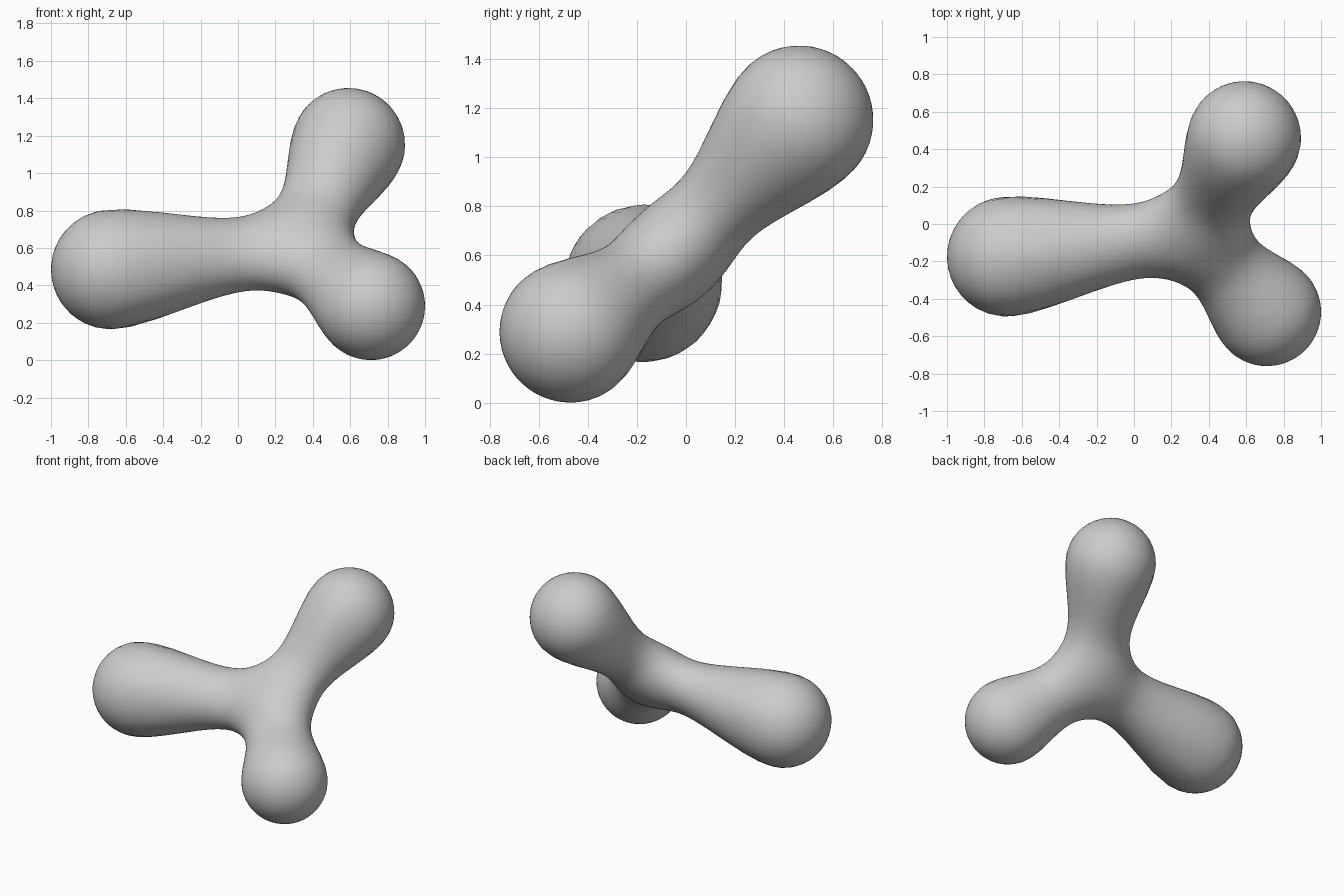
import bpy, bmesh, math
from mathutils import Vector

cube = bpy.data.objects.get("Cube")
if cube:
    bpy.data.objects.remove(cube, do_unlink=True)

# Junction, and the centre and radius of each rounded lobe
JUNCTION = Vector((0.33, -0.055, 0.605))
LOBES = [
    (Vector((-0.68, -0.175, 0.485)), 0.32),   # right lobe
    (Vector((0.59, 0.46, 1.152)), 0.303),     # upper back lobe
    (Vector((0.71, -0.47, 0.29)), 0.29),      # lower front lobe
]
NECK = 0.19      # arm radius at the junction
BLEND = 0.075    # softness of the webbing between the arms
FLATTEN = 0.42   # how much the webbing is thinned across the arms' plane
SPREAD = 0.36    # reach of that thinning

a, b, c = (centre for centre, _ in LOBES)
NORMAL = (b - a).cross(c - a).normalized()


def arm_distance(p, centre, radius):
    """Signed distance to an arm that swells from the neck to its lobe."""
    axis = centre - JUNCTION
    t = max(0.0, min(1.0, (p - JUNCTION).dot(axis) / axis.length_squared))
    s = t ** 1.5
    swell = s * s * (3 - 2 * s)
    return (p - JUNCTION - axis * t).length - (NECK + (radius - NECK) * swell)


def field(p):
    """Soft union of the three arms, thinned around the junction."""
    offset = p - JUNCTION
    thin = FLATTEN * math.exp(-offset.length_squared / SPREAD ** 2)
    q = p + NORMAL * (offset.dot(NORMAL) * thin)
    return -BLEND * math.log(sum(math.exp(-arm_distance(q, centre, radius) / BLEND)
                                 for centre, radius in LOBES))


def surface_point(direction):
    """Bisect along a ray from the junction to the soft surface."""
    near, far = 0.0, 1.8
    for _ in range(18):
        mid = (near + far) / 2
        if field(JUNCTION + direction * mid) < 0:
            near = mid
        else:
            far = mid
    return JUNCTION + direction * near


# Body: a sphere pushed out onto the three blended arms
mesh = bpy.data.meshes.new("three_lobed_body")
body = bpy.data.objects.new("three_lobed_body", mesh)
bpy.context.collection.objects.link(body)
bm = bmesh.new()
bmesh.ops.create_icosphere(bm, subdivisions=6, radius=1.0)
for v in bm.verts:
    v.co = surface_point(v.co.normalized())
for f in bm.faces:
    f.smooth = True
bm.to_mesh(mesh)
bm.free()

# Plain grey
grey = bpy.data.materials.new("plain_grey")
grey.use_nodes = True
colour = (0.6, 0.6, 0.6, 1.0)
grey.diffuse_color = colour
grey.node_tree.nodes["Principled BSDF"].inputs["Base Color"].default_value = colour
mesh.materials.append(grey)
